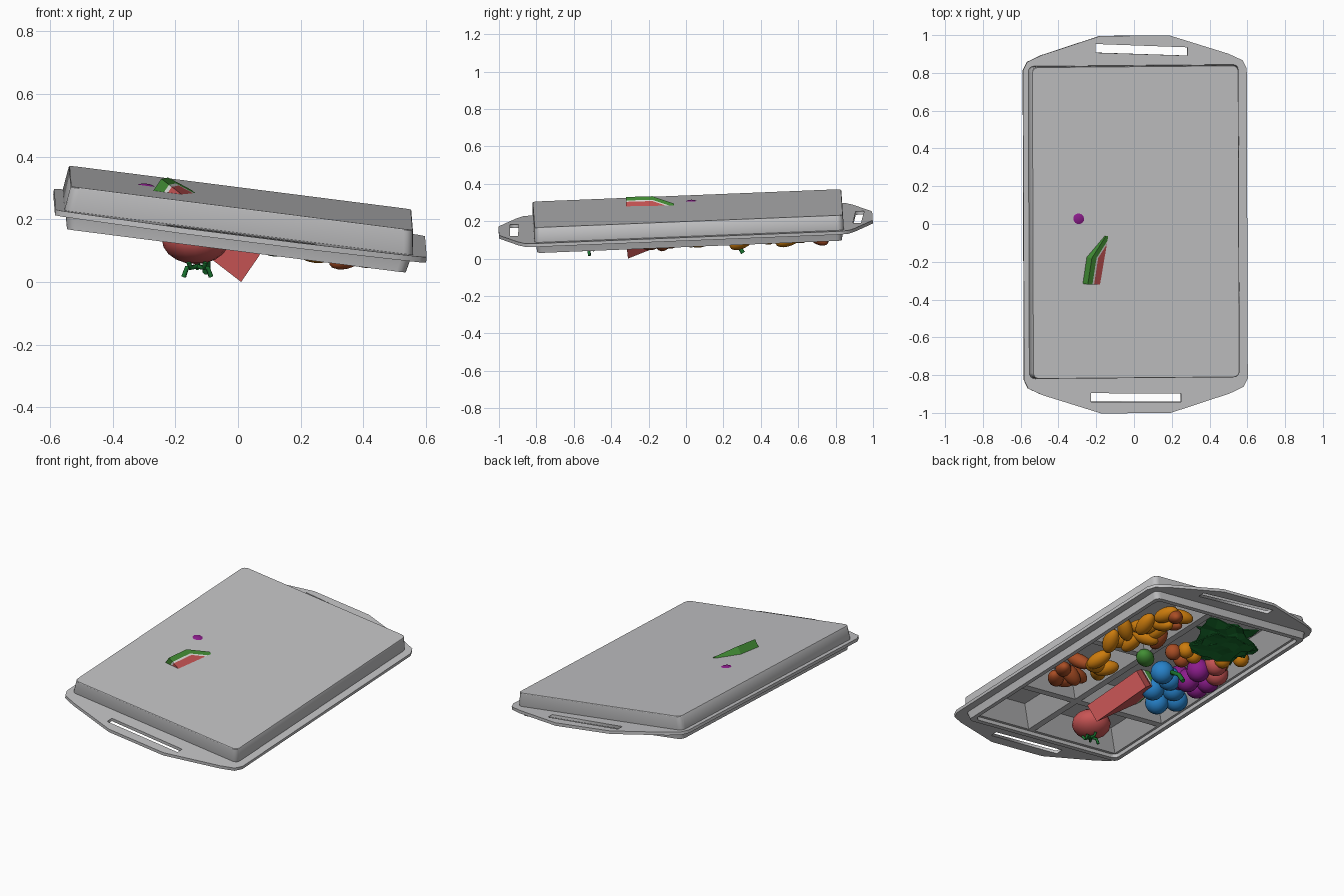
import bpy, bmesh, math, random
from mathutils import Vector, Matrix, Euler

if "Cube" in bpy.data.objects:
    bpy.data.objects.remove(bpy.data.objects["Cube"])
random.seed(4)

COL = {"grey": (.54, .54, .55), "red": (.58, .09, .09), "blue": (.02, .22, .58),
       "purple": (.26, .012, .26), "orange": (.60, .20, .004), "sienna": (.40, .075, .018),
       "green": (.055, .27, .035), "dark_green": (.01, .18, .03), "white": (.75, .75, .72)}
MAT = {}
for name, c in COL.items():
    MAT[name] = bpy.data.materials.new(name)
    MAT[name].diffuse_color = (*c, 1)

# The tray lies upside down and tilted; local z = 0 is its rim, z = .138 its base
TILT = (Matrix.Translation((0, 0, .13))
        @ Vector((0, 0, 1)).rotation_difference(Vector((.128, -.04, 1))).to_matrix().to_4x4()
        @ Matrix.Rotation(.006, 4, 'Z'))
BODY = TILT @ Matrix.Translation((-.008, .015, 0))


def rim_z(x, y):
    return .13 - .128 * x + .04 * y


def finish(name, bm, col, smooth=None, matrix=None):
    bmesh.ops.recalc_face_normals(bm, faces=bm.faces[:])
    me = bpy.data.meshes.new(name)
    bm.to_mesh(me)
    bm.free()
    ob = bpy.data.objects.new(name, me)
    bpy.context.collection.objects.link(ob)
    me.materials.append(MAT[col])
    if matrix:
        ob.matrix_world = matrix
    if smooth:
        me.shade_smooth()
        me.set_sharp_from_angle(angle=math.radians(smooth))
    return ob


def round_rect(hx, hy, r, n=4):
    pts = []
    for k, (sx, sy) in enumerate([(1, 1), (-1, 1), (-1, -1), (1, -1)]):
        for i in range(n + 1):
            a = math.pi / 2 * (k + i / n)
            pts.append((sx * (hx - r) + r * math.cos(a), sy * (hy - r) + r * math.sin(a)))
    return pts


def loft(bm, rings):
    loops = [[bm.verts.new(p) for p in ring] for ring in rings]
    n = len(loops[0])
    for a, b in zip(loops, loops[1:]):
        for i in range(n):
            bm.faces.new((a[i], a[(i + 1) % n], b[(i + 1) % n], b[i]))
    bm.faces.new(loops[0])
    bm.faces.new(loops[-1])


# Tray body with compartments cut from below
bm = bmesh.new()
loft(bm, [[(x, y, z) for x, y in round_rect(hx, hy, .03)] for hx, hy, z in
          [(.545, .815, 0), (.553, .82, .035), (.561, .828, .06), (.551, .826, .135), (.549, .824, .138)]])
body = finish("tray_body", bm, "grey", 30, BODY)

bm = bmesh.new()
loft(bm, [[(x, y, z) for x, y in round_rect(hx, hy, .03)] for hx, hy, z in
          [(.525, .795, -.05), (.515, .785, .02)]])
recess = finish("rim_recess_cutter", bm, "grey", None, BODY)

bm = bmesh.new()
for x0, x1, y0, y1 in [(.135, .50, -.77, -.41), (.135, .50, -.37, .19), (.135, .50, .23, .77),
                       (-.50, .09, -.77, -.41), (-.50, .09, -.37, .77)]:
    def box(e, z):
        return [(x0 + e, y0 + e, z), (x1 - e, y0 + e, z), (x1 - e, y1 - e, z), (x0 + e, y1 - e, z)]
    loft(bm, [box(0, -.02), box(0, .02), box(.075, .127)])
pockets = finish("compartment_cutter", bm, "grey", None, BODY)
for cutter in (recess, pockets):
    cutter.hide_render = True
    cutter.hide_viewport = True
    m = body.modifiers.new(cutter.name, 'BOOLEAN')
    m.operation, m.solver, m.object = 'DIFFERENCE', 'EXACT', cutter

# Flange with two slotted handles
cu = bpy.data.curves.new("flange", 'CURVE')
cu.dimensions, cu.fill_mode, cu.extrude = '2D', 'BOTH', .009
half = [(.597, 0), (.597, .82), (.575, .865), (.50, .90), (.185, 1), (-.185, 1),
        (-.50, .90), (-.575, .865), (-.597, .82), (-.597, 0)]
outline = half + [(-x, -y) for x, y in half[1:-1]]
slots = [[(-.21, .912), (.28, .892), (.28, .936), (-.21, .958)],
         [(-.24, -.938), (.24, -.942), (.24, -.898), (-.24, -.892)]]
for pts in [outline, round_rect(.525, .795, .03)] + slots:
    sp = cu.splines.new('POLY')
    sp.points.add(len(pts) - 1)
    for p, (x, y) in zip(sp.points, pts):
        p.co = (x, y, 0, 1)
    sp.use_cyclic_u = True
cu.materials.append(MAT["grey"])
flange = bpy.data.objects.new("flange", cu)
bpy.context.collection.objects.link(flange)
flange.matrix_world = TILT @ Matrix.Translation((0, 0, .05))


def ball(name, loc, r, col, scale=(1, 1, 1), rot=(0, 0, 0)):
    bm = bmesh.new()
    bmesh.ops.create_uvsphere(bm, u_segments=16, v_segments=10, radius=r)
    m = Matrix.Translation(loc) @ Euler(rot).to_matrix().to_4x4() @ Matrix.Diagonal((*scale, 1))
    return finish(name, bm, col, 40, m)


def tube(name, pts, r, col):
    cu = bpy.data.curves.new(name, 'CURVE')
    cu.dimensions, cu.bevel_depth, cu.bevel_resolution, cu.use_fill_caps = '3D', r, 1, True
    sp = cu.splines.new('POLY')
    sp.points.add(len(pts) - 1)
    for p, c in zip(sp.points, pts):
        p.co = (*c, 1)
    cu.materials.append(MAT[col])
    ob = bpy.data.objects.new(name, cu)
    bpy.context.collection.objects.link(ob)


# Berries: x, y, height above the rim plane
BERRIES = {"blue": [(-.13, .09, .04), (-.32, -.04, .04), (-.35, -.22, .05), (-.44, -.16, .06),
                    (-.22, -.10, .05), (-.24, .02, .06)],
           "purple": [(-.29, .21, .035), (-.43, .03, .05), (-.32, .08, .04), (-.44, .11, .05)],
           "red": [(-.43, .20, .05), (-.35, .29, .05)],
           "orange": [(-.43, .41, .045), (-.34, .36, .04), (-.18, .30, .06), (-.10, .33, .06)],
           "sienna": [(-.16, .22, .07), (-.05, .28, .06)]}
for col, spots in BERRIES.items():
    for i, (x, y, h) in enumerate(spots):
        r = .046 if col in ("orange", "sienna") else .066
        ball(f"{col}_berry_{i}", (x, y, rim_z(x, y) + h), r, col)
ball("purple_berry_deep", (-.30, .03, .245), .070, "purple")
ball("orange_berry_deep", (-.385, .27, .267), .0615, "orange")

# Nut-like chunks in the two side compartments
CHUNKS = {"orange": [(.42, .30), (.36, .28), (.30, .34), (.40, .40), (.27, .42), (.33, .47), (.24, .50),
                     (.38, .55), (.28, .58), (.22, .66), (.33, .67), (.24, .04), (.22, -.05),
                     (.30, .03), (.33, .09)],
          "sienna": [(.42, -.11), (.36, -.12), (.40, -.20), (.30, -.14), (.38, -.02), (.32, -.22),
                     (.22, .58), (.20, .45), (.29, .70)]}
for col, spots in CHUNKS.items():
    for i, (x, y) in enumerate(spots):
        rot = [random.uniform(-.5, .5), random.uniform(-.6, .6), random.uniform(0, 3.1)]
        z = rim_z(x, y) + random.uniform(.0, .045)
        ball(f"{col}_chunk_{i}", (x, y, z), .044, col, (1.75, 1.0, .9), rot)
ball("green_bean", (.12, .24, .125), .055, "green", (1.2, .9, .8), (0, 0, .6))

# Leaf clump: crumpled, layered sheets
for k in range(5):
    bm = bmesh.new()
    bmesh.ops.create_grid(bm, x_segments=5, y_segments=5, size=.13)
    for v in bm.verts:
        v.co *= random.uniform(.85, 1.2)
        v.co.z = random.uniform(-.010, .010)
    x, y = -.23 + random.uniform(-.05, .05), .51 + random.uniform(-.05, .06)
    m = (Matrix.Translation((x, y, rim_z(x, y) + .018 * k))
         @ Euler((random.uniform(-.1, .1), random.uniform(0, .25), k * .7)).to_matrix().to_4x4())
    leaf = finish(f"leaf_{k}", bm, "dark_green", None, m)
    leaf.modifiers.new("thickness", 'SOLIDIFY').thickness = .006
tube("leaf_strand", [(-.10, .305, .03), (-.10, .27, .085), (-.09, .22, .12), (-.15, .16, .16)], .013, "dark_green")

# Tomato with stem
ball("tomato", (-.135, -.53, .135), .108, "red", (1, 1, .72))
c = Vector((-.13, -.53, .05))
for i in range(5):
    a = i * math.tau / 5 + .3
    d = Vector((math.cos(a), math.sin(a), 0))
    tube(f"stem_leaf_{i}", [c, c + d * .035 + Vector((0, 0, -.005)),
                            c + d * .046 + Vector((0, 0, -.034 if i in (0, 2) else .012))], .008, "dark_green")

# Melon slice: a thick slab whose rind breaks through the tray base
tip = Vector((.01, -.31, 0))
along, out, thick = Vector((-.3, .93, .37)), Vector((-.74, 0, .57)), Vector((.06, -.01, .087))


def slab(name, pts, col):
    bm = bmesh.new()
    ring = [tip + along * u + out * w for u, w in pts]
    loft(bm, [ring, [p + thick for p in ring]])
    finish(name, bm, col)


def arc(e):
    return [(0, .425 - e), (.15, .335 - e), (.275, .185 - e)]


slab("melon_flesh", [(0, 0), (.33, 0), (.32, .06)] + arc(.045)[::-1], "red")
slab("melon_pith", arc(.045) + arc(.033)[::-1], "white")
slab("melon_rind", arc(.033) + arc(0)[::-1], "green")

for m in bpy.data.materials:
    if m.users and not m.is_grease_pencil:
        m.use_nodes = True
        m.node_tree.nodes["Principled BSDF"].inputs["Base Color"].default_value = m.diffuse_color
